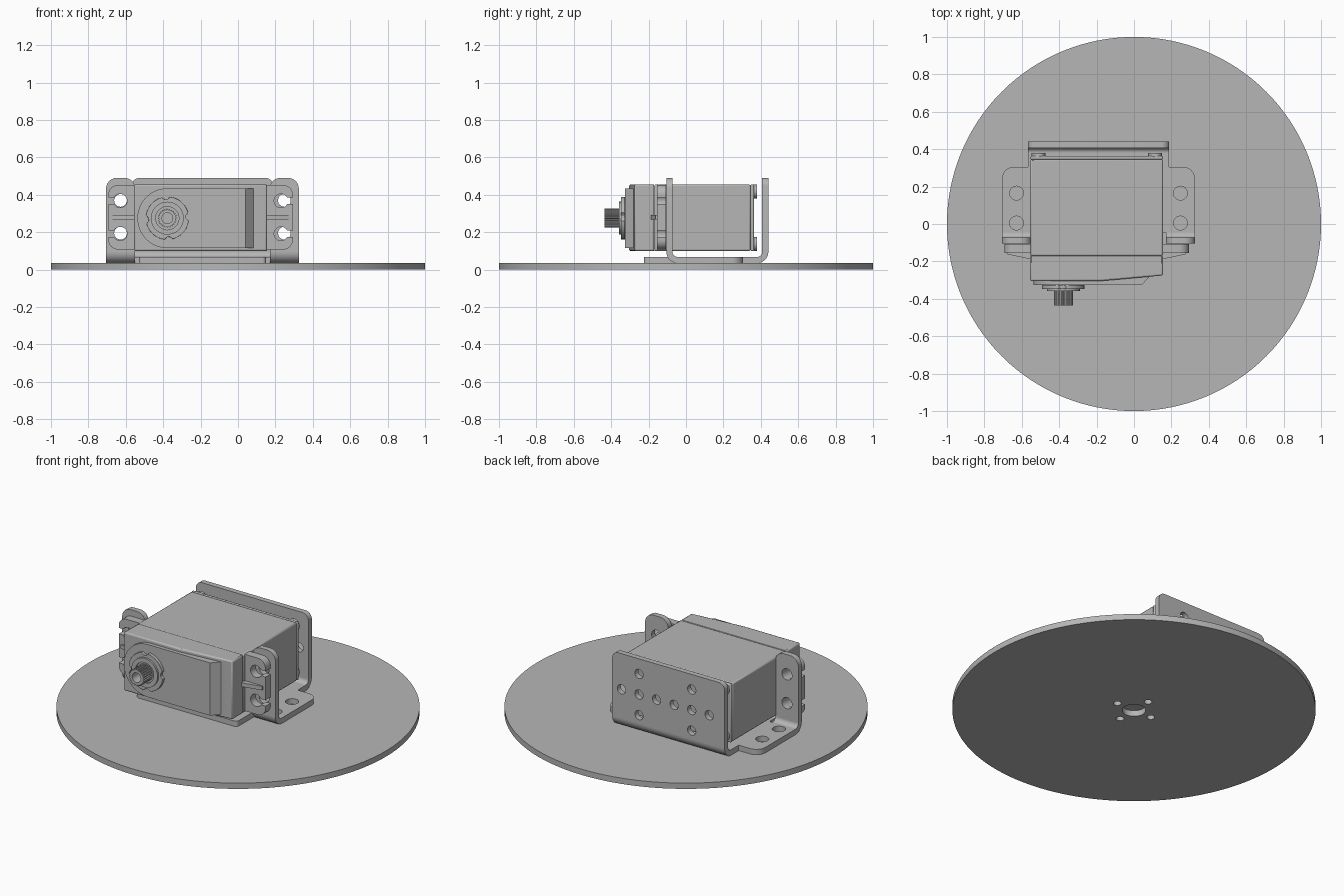
import bpy, bmesh
from math import sin, cos, pi, radians, hypot
from mathutils import Vector

cube = bpy.data.objects.get("Cube")
if cube:
    bpy.data.objects.remove(cube, do_unlink=True)

grey = bpy.data.materials.new("plain grey")
grey.use_nodes = True
colour = (0.47, 0.47, 0.47, 1)
grey.diffuse_color = colour
grey.node_tree.nodes["Principled BSDF"].inputs["Base Color"].default_value = colour

made = []


def ring(cx, cy, radius, count=32, shape=None):
    """Closed circle; shape(i) may scale the radius of point i."""
    pts = []
    for i in range(count):
        r = radius * (shape(i) if shape else 1)
        a = 2 * pi * i / count
        pts.append((cx + r * cos(a), cy + r * sin(a)))
    return pts


def arc(cx, cy, radius, start, end, count=16):
    angles = [radians(start + (end - start) * i / count) for i in range(count + 1)]
    return [(cx + radius * cos(a), cy + radius * sin(a)) for a in angles]


def fillet(corners, steps=6):
    """Polygon whose (x, y, r) corners are rounded by radius r."""
    out = []
    for i, corner in enumerate(corners):
        p = Vector(corner[:2])
        r = corner[2] if len(corner) > 2 else 0
        if not r:
            out.append(tuple(p))
            continue
        a = (Vector(corners[i - 1][:2]) - p).normalized()
        b = (Vector(corners[(i + 1) % len(corners)][:2]) - p).normalized()
        half = a.angle(b) / 2
        start, end = p + a * r / (sin(half) / cos(half)), p + b * r / (sin(half) / cos(half))
        centre = p + (a + b).normalized() * r / sin(half)
        for k in range(steps + 1):
            d = start.lerp(end, k / steps) - centre
            out.append(tuple(centre + d.normalized() * r))
    return out


def extrude(name, loops, plane, lo, hi, bevel=0):
    """Fill the first loop, cut the others as holes, extrude from lo to hi."""
    curve = bpy.data.curves.new(name, "CURVE")
    curve.dimensions, curve.fill_mode = "2D", "BOTH"
    curve.extrude = (hi - lo) / 2
    for loop in loops:
        spline = curve.splines.new("POLY")
        spline.points.add(len(loop) - 1)
        for point, (u, v) in zip(spline.points, loop):
            point.co = (u, v, 0, 1)
        spline.use_cyclic_u = True
    temp = bpy.data.objects.new(name + "_outline", curve)
    bpy.context.collection.objects.link(temp)
    graph = bpy.context.evaluated_depsgraph_get()
    mesh = bpy.data.meshes.new_from_object(temp.evaluated_get(graph))
    bpy.data.objects.remove(temp, do_unlink=True)
    bpy.data.curves.remove(curve)
    bm = bmesh.new()
    bm.from_mesh(mesh)
    for vert in bm.verts:
        u, v, w = vert.co
        w += (lo + hi) / 2
        vert.co = {"XY": (u, v, w), "XZ": (u, w, v), "YZ": (w, u, v)}[plane]
    bmesh.ops.remove_doubles(bm, verts=bm.verts, dist=1e-5)
    bmesh.ops.recalc_face_normals(bm, faces=bm.faces)
    bm.to_mesh(mesh)
    bm.free()
    mesh.name = name
    mesh.materials.clear()
    mesh.materials.append(grey)
    ob = bpy.data.objects.new(name, mesh)
    bpy.context.collection.objects.link(ob)
    if bevel:
        mod = ob.modifiers.new("soft edges", "BEVEL")
        mod.width, mod.segments, mod.limit_method = bevel, 2, "ANGLE"
    made.append(ob)
    return ob


# Round base with a centre hole and four small holes
small = [ring(0.12 * x, 0.12 * y, 0.022) for x, y in ((1, 0), (-1, 0), (0, 1), (0, -1))]
extrude("base_disc", [ring(0, 0, 1, 128), ring(0, 0, 0.065)] + small, "XY", 0, 0.035)

# Folded sheet bracket: floor, bends, back wall and two ears
MID, T, FLOOR, TOP, BEND = -0.19, 0.033, 0.035, 0.49, 0.06
BACK, FRONT = 0.44, -0.105
half = [(0.34, -0.225, 0.02), (0.34, FRONT + BEND), (0.36, FRONT + BEND), (0.515, FRONT + BEND),
        (0.515, 0.305, 0.06), (0.378, 0.305), (0.378, BACK - BEND)]
right = [(MID + p[0], *p[1:]) for p in half]
left = [(MID - p[0], *p[1:]) for p in reversed(half)]
holes = [ring(MID + s * 0.438, y, 0.037) for s in (-1, 1) for y in (0.005, 0.165)]
extrude("bracket_floor", [fillet(right + left)] + holes, "XY", FLOOR, FLOOR + T)


def bend(name, y, start, end, x0, x1):
    z = FLOOR + BEND
    profile = arc(y, z, BEND, start, end) + arc(y, z, BEND - T, end, start)
    extrude(name, [profile], "YZ", x0, x1)


bend("back_bend", BACK - BEND, 270, 360, MID - 0.378, MID + 0.378)
x0, x1 = MID - 0.378, MID + 0.378
wall = fillet([(x0, FLOOR + BEND), (x1, FLOOR + BEND), (x1, TOP, 0.04), (x0, TOP, 0.04)])
row = [ring(0.126 - 0.118 * i, 0.273, 0.028) for i in range(6)]
outer = [ring(0.126 - 0.118 * i, 0.273 + s * 0.125, 0.028) for i in (1, 4) for s in (-1, 1)]
extrude("back_wall", [wall] + row + outer, "XZ", BACK - T, BACK)

for side, s in (("left", 1), ("right", -1)):
    xa, xb = sorted((MID + s * 0.36, MID + s * 0.515))
    bend(side + "_ear_bend", FRONT + BEND, 180, 270, xa, xb)
    ear = fillet([(xa, FLOOR + BEND), (xb, FLOOR + BEND), (xb, TOP, 0.055), (xa, TOP, 0.055)])
    pins = [ring(MID + s * 0.438, z, 0.034) for z in (0.195, 0.37)]
    extrude(side + "_ear", [ear] + pins, "XZ", FRONT, FRONT + T)

# Motor case in three sections
X0, X1, Z0, Z1 = -0.555, 0.155, 0.1, 0.455
SEAM, REAR = -0.17, 0.345
front = [(X0, SEAM), (X0, -0.305), (-0.18, -0.305), (X1, -0.275), (X1, SEAM)]
extrude("front_cover", [front], "XY", Z0, Z1, 0.008)


def block(lo, hi, grow=0):
    return [(X0 - grow, lo), (X1 + grow, lo), (X1 + grow, hi), (X0 - grow, hi)]


extrude("middle_case", [block(SEAM, REAR)], "XY", Z0, Z1, 0.008)
extrude("rear_cover", [block(REAR, 0.363)], "XY", Z0, Z1, 0.006)

# Raised gear housing: round end plus a straight part with a sloped end
SX, SZ, FACE = -0.378, 0.275, -0.327
extrude("housing_round_end", [arc(SX, SZ, 0.16, 90, 270, 24)], "XZ", FACE, -0.27)
slope = [(SX, -0.27), (SX, FACE), (0.04, FACE), (0.09, -0.275)]
extrude("housing_straight", [slope], "XY", SZ - 0.16, SZ + 0.16)

# Output bearing and splined shaft
extrude("bearing_flange", [ring(SX, SZ, 0.115, 48, lambda i: 0.87 if i % 12 in (0, 1) else 1)],
        "XZ", -0.347, FACE, 0.004)
extrude("bearing_ring", [ring(SX, SZ, 0.088, 40), ring(SX, SZ, 0.062, 40)], "XZ", -0.358, -0.345)
extrude("output_shaft", [ring(SX, SZ, 0.051, 96, lambda i: 1 if i % 4 < 2 else 0.88),
                         ring(SX, SZ, 0.029)], "XZ", -0.435, -0.34)

# Mounting tabs with open slots, each with a stiffening rib
MZ = 0.28


def slot(v):
    return arc(0.075, v, 0.037, -29, -331, 24)


tab = fillet([(-0.01, -0.172), (0.138, -0.172, 0.05), (0.138, -0.106)])
tab += slot(-0.088) + [(0.138, -0.07), (0.138, 0.07)] + slot(0.088)
tab += fillet([(0.138, 0.106), (0.138, 0.172, 0.05), (-0.01, 0.172)])
rib = [(-0.01, -0.15), (0.12, -0.15), (0.12, -0.162), (0, -0.188), (-0.01, -0.188)]
for side, edge, s in (("left", X1, 1), ("right", X0, -1)):
    extrude(side + "_tab", [[(edge + s * u, MZ + v) for u, v in tab]], "XZ", -0.155, -0.107)
    extrude(side + "_rib", [[(edge + s * u, y) for u, y in rib]], "XY", MZ - 0.012, MZ + 0.012)

# Four case screws at the rear
for x in (-0.51, 0.113):
    for z in (0.137, 0.418):
        extrude("case_screw", [ring(x, z, 0.037, 24), ring(x, z, 0.016, 6)],
                "XZ", 0.36, 0.38, 0.005)

# Smooth curved sides, keep edges sharp
for ob in bpy.context.selected_objects:
    ob.select_set(False)
for ob in made:
    ob.select_set(True)
bpy.context.view_layer.objects.active = made[0]
bpy.ops.object.shade_smooth_by_angle(angle=radians(30))
